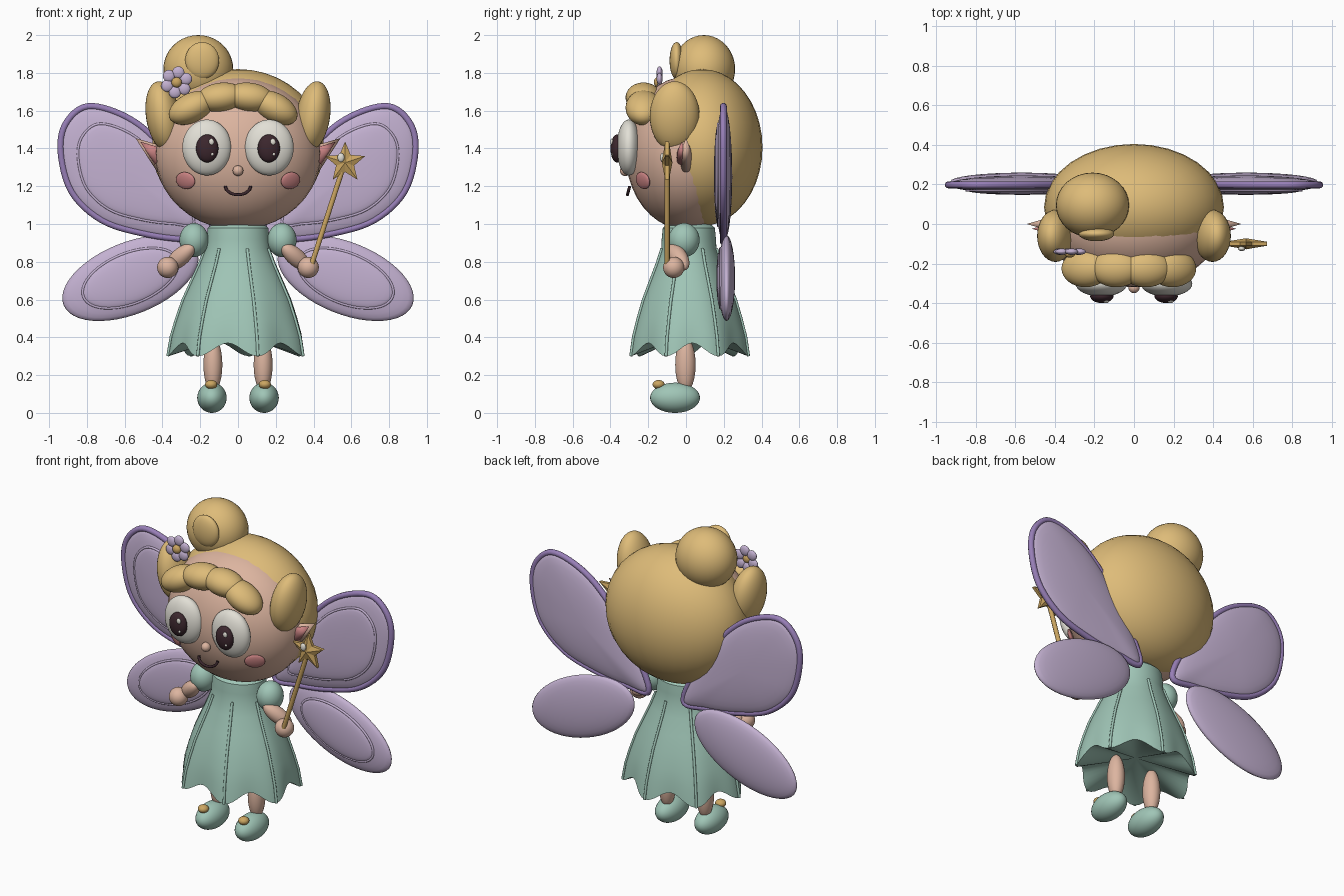
import bpy, bmesh, math
from mathutils import Vector

if "Cube" in bpy.data.objects:
    bpy.data.objects.remove(bpy.data.objects["Cube"])


def material(name, rgb):
    m = bpy.data.materials.new(name)
    m.use_nodes = True
    m.diffuse_color = (*rgb, 1)
    m.node_tree.nodes["Principled BSDF"].inputs["Base Color"].default_value = (*rgb, 1)
    return m


HAIR = material("golden hair", (.73, .5, .19))
SKIN = material("skin", (.72, .46, .35))
GREEN = material("soft green", (.35, .56, .47))
PALE = material("pale lilac", (.55, .44, .64))
LILAC = material("deep lilac", (.31, .21, .47))
WHITE = material("eye white", (.76, .74, .67))
DARK = material("dark brown", (.045, .02, .027))
PINK = material("blush pink", (.6, .23, .23))
GOLD = material("wand gold", (.6, .38, .12))


def finish(obj, name, mat, smooth=True):
    obj.name = name
    obj.data.materials.append(mat)
    if smooth:
        for p in obj.data.polygons:
            p.use_smooth = True
    return obj


def ball(name, loc, r, mat, rot=(0, 0, 0)):
    r = (r, r, r) if isinstance(r, (int, float)) else r
    bpy.ops.mesh.primitive_uv_sphere_add(segments=32, ring_count=20, location=loc, rotation=rot)
    obj = bpy.context.object
    obj.scale = r
    return finish(obj, name, mat)


def mesh(name, verts, faces, mat, smooth=True):
    me = bpy.data.meshes.new(name)
    me.from_pydata(verts, [], faces)
    bm = bmesh.new()
    bm.from_mesh(me)
    bmesh.ops.recalc_face_normals(bm, faces=bm.faces)
    bm.to_mesh(me)
    bm.free()
    obj = bpy.data.objects.new(name, me)
    bpy.context.collection.objects.link(obj)
    return finish(obj, name, mat, smooth)


def tube(name, pts, r, mat, closed=False):
    cu = bpy.data.curves.new(name, "CURVE")
    cu.dimensions = "3D"
    cu.bevel_depth = r
    cu.bevel_resolution = 3
    cu.use_fill_caps = True
    sp = cu.splines.new("POLY")
    sp.points.add(len(pts) - 1)
    for p, co in zip(sp.points, pts):
        p.co = (*co, 1)
    sp.use_cyclic_u = closed
    sp.use_smooth = True
    obj = bpy.data.objects.new(name, cu)
    bpy.context.collection.objects.link(obj)
    cu.materials.append(mat)
    return obj


def rounded(pts, steps=6):
    """Closed Catmull-Rom outline through the points."""
    out, n = [], len(pts)
    for i in range(n):
        a, b, c, d = (Vector(pts[(i + k) % n]) for k in (-1, 0, 1, 2))
        for j in range(steps):
            t = j / steps
            out.append(b + t / 2 * (c - a + t * (2*a - 5*b + 4*c - d + t * (3*b - a - 3*c + d))))
    return out


def dome(name, outline, centre, y, h, mat, rings=8):
    """Pillow-shaped plate in the xz plane, bulging to both sides."""
    n, verts, faces = len(outline), [], []
    levels = [(math.cos(k * math.pi / 2 / rings), math.sin(k * math.pi / 2 / rings))
              for k in range(-rings + 1, rings)]
    for s, lift in levels:
        verts += [(centre.x + (p.x - centre.x) * s, y - h * lift, centre.y + (p.y - centre.y) * s)
                  for p in outline]
    for k in range(len(levels) - 1):
        faces += [(k*n + i, k*n + (i+1) % n, (k+1)*n + (i+1) % n, (k+1)*n + i) for i in range(n)]
    last = (len(levels) - 1) * n
    verts += [(centre.x, y + h, centre.y), (centre.x, y - h, centre.y)]
    faces += [((i+1) % n, i, len(verts) - 2) for i in range(n)]
    faces += [(last + i, last + (i+1) % n, len(verts) - 1) for i in range(n)]
    return mesh(name, verts, faces, mat)


def wing(name, outline, centre, y, h, inner):
    dome(name, outline, centre, y, h, PALE)
    panel = [centre + (p - centre) * inner for p in outline]
    edge = y - h * math.sqrt(1 - inner * inner)
    dome(name + "_panel", panel, centre, edge, h * .5, PALE)
    tube(name + "_panel_edge", [(p.x, edge, p.y) for p in panel], .007, PALE, True)


# Head, hair and bun
ball("head", (0, 0, 1.375), (.44, .32, .405), SKIN)
ball("back_hair", (0, .085, 1.405), (.455, .32, .415), HAIR)
ball("hair_bun", (-.21, .095, 1.82), (.185, .165, .18), HAIR)
ball("bun_curl", (-.19, -.05, 1.865), (.09, .037, .098), HAIR)
for i, (x, z, tilt) in enumerate([(-.245, 1.615, -.45), (-.09, 1.67, -.12),
                                  (.06, 1.67, .12), (.195, 1.615, .5)]):
    ball(f"fringe_{i + 1}", (x, -.225, z), (.13, .095, .078), HAIR, (0, tilt, 0))

# Hair flower
for i in range(6):
    a = i * math.pi / 3 + 1.4
    ball(f"flower_petal_{i + 1}", (-.325 + .053 * math.cos(a), -.14, 1.75 + .053 * math.sin(a)),
         (.032, .016, .032), PALE)
ball("flower_centre", (-.325, -.15, 1.75), (.027, .02, .027), GOLD)

# Nose and smile
ball("nose", (0, -.322, 1.282), .028, SKIN)
tube("smile", [(.066 * math.cos(a), -.298 - .012 * math.sin(a), 1.2 - .045 * math.sin(a))
               for a in (k * math.pi / 16 for k in range(17))], .008, DARK)

# Skirt outline: half width, height, strength of the pleats
PROFILE = [(.12, 1.01, 0), (.16, .98, 0), (.167, .92, 0), (.17, .87, 0), (.2, .79, .1), (.245, .69, .2),
           (.285, .6, .3), (.318, .5, .45), (.34, .42, .7), (.352, .335, 1)]
PLEATS = 7
START = math.radians(235)


def dress_point(a, r, z, pleat, swell=0):
    wave = math.cos(PLEATS * (a - START)) * pleat
    r = r * (1 + .05 * wave) + swell
    return (r * math.cos(a), .015 + r * .86 * math.sin(a), z - .035 * wave * pleat)


SEG = PLEATS * 12
verts = [dress_point(i * math.tau / SEG + START, *row) for row in PROFILE for i in range(SEG)]
faces = [(k*SEG + i, k*SEG + (i+1) % SEG, (k+1)*SEG + (i+1) % SEG, (k+1)*SEG + i)
         for k in range(len(PROFILE) - 1) for i in range(SEG)]
verts += [(0, .015, 1.01), (0, .015, .42)]
hem = (len(PROFILE) - 1) * SEG
faces += [((i+1) % SEG, i, len(verts) - 2) for i in range(SEG)]
faces += [(hem + i, hem + (i+1) % SEG, len(verts) - 1) for i in range(SEG)]
dress = mesh("dress", verts, faces, GREEN)
bpy.ops.object.select_all(action="DESELECT")
dress.select_set(True)
bpy.context.view_layer.objects.active = dress
bpy.ops.object.shade_smooth_by_angle(angle=math.radians(40))
for i in range(PLEATS):
    a = START + i * math.tau / PLEATS
    tube(f"dress_seam_{i + 1}", [dress_point(a, *row, .003) for row in PROFILE[3:]], .008, GREEN)

UPPER = [(.12, .93), (.26, 1.22), (.45, 1.46), (.62, 1.58), (.8, 1.622), (.912, 1.53),
         (.938, 1.38), (.88, 1.17), (.72, 1.02), (.5, .95), (.28, .92)]

# Paired parts
for side, s in (("left", 1), ("right", -1)):
    ball(side + "_side_lock", (s * .397, -.06, 1.57), (.09, .132, .187), HAIR, (0, s * .15, 0))
    for part, size, y, mat in (("ear", 1, 0, SKIN), ("inner_ear", .68, -.024, PINK)):
        bpy.ops.mesh.primitive_cone_add(vertices=32, radius1=.075 * size, depth=.2 * size,
                                        location=(s * .463, y, 1.395), rotation=(0, s * .93, 0))
        bpy.context.object.scale = (1, .6, 1)
        finish(bpy.context.object, f"{side}_{part}", mat)

    # Face
    ball(side + "_eye", (s * .165, -.303, 1.405), (.13, .064, .148), WHITE)
    ball(side + "_pupil", (s * .163, -.365, 1.4), (.059, .035, .074), DARK)
    ball(side + "_eye_glint", (s * .163 + .022, -.393, 1.435), (.014, .008, .017), WHITE)
    ball(side + "_eye_small_glint", (s * .163 + .026, -.39, 1.37), (.008, .006, .009), WHITE)
    ball(side + "_cheek", (s * .278, -.228, 1.23), (.06, .016, .046), PINK, (.25, 0, s * .6))

    # Arms
    ball(side + "_sleeve", (s * .233, -.01, .915), (.077, .082, .09), GREEN)
    ball(side + "_forearm", (s * .305, -.04, .825), (.047, .047, .1), SKIN, (.4, -s * .85, 0))
    ball(side + "_hand", (s * .372, -.065, .77), .056, SKIN)

    # Legs and shoes
    ball(side + "_leg", (s * .133, -.003, .255), (.05, .054, .145), SKIN)
    ball(side + "_shoe", (s * .138, -.058, .08), (.078, .132, .08), GREEN)
    ball(side + "_shoe_bobble", (s * .142, -.145, .15), (.032, .032, .024), GOLD)

    # Wings
    upper = [Vector((s * p.x, p.y)) for p in rounded(UPPER)]
    wing(side + "_upper_wing", upper, Vector((s * .57, 1.25)), .2, .045, .75)
    tube(side + "_upper_wing_rim", [(p.x, .198, p.y) for p in upper], .018, LILAC, True)
    c, tilt = Vector((s * .57, .713)), math.radians(22)
    lower = []
    for i in range(48):
        u, v = .381 * math.cos(i * math.tau / 48), .19 * math.sin(i * math.tau / 48)
        lower.append(c + Vector((s * (u * math.cos(tilt) + v * math.sin(tilt)),
                                 v * math.cos(tilt) - u * math.sin(tilt))))
    wing(side + "_lower_wing", lower, c, .215, .045, .7)

# Wand
tube("wand_stick", [(.385, -.1, .77), (.56, -.1, 1.31)], .014, GOLD)
star = []
for i in range(10):
    r, a = (.05 if i % 2 else .112), math.pi / 2 + i * math.pi / 5
    star += [(.567 + r * math.cos(a), y, 1.325 + r * math.sin(a)) for y in (-.11, -.09)]
star += [(.567, -.128, 1.325), (.567, -.072, 1.325)]
faces = []
for i in range(0, 20, 2):
    j = (i + 2) % 20
    faces += [(i, j, 20), (j + 1, i + 1, 21), (i, i + 1, j + 1, j)]
mesh("wand_star", star, faces, GOLD, smooth=False)
ball("wand_gem", (.545, -.125, 1.352), (.018, .012, .024), WHITE)
